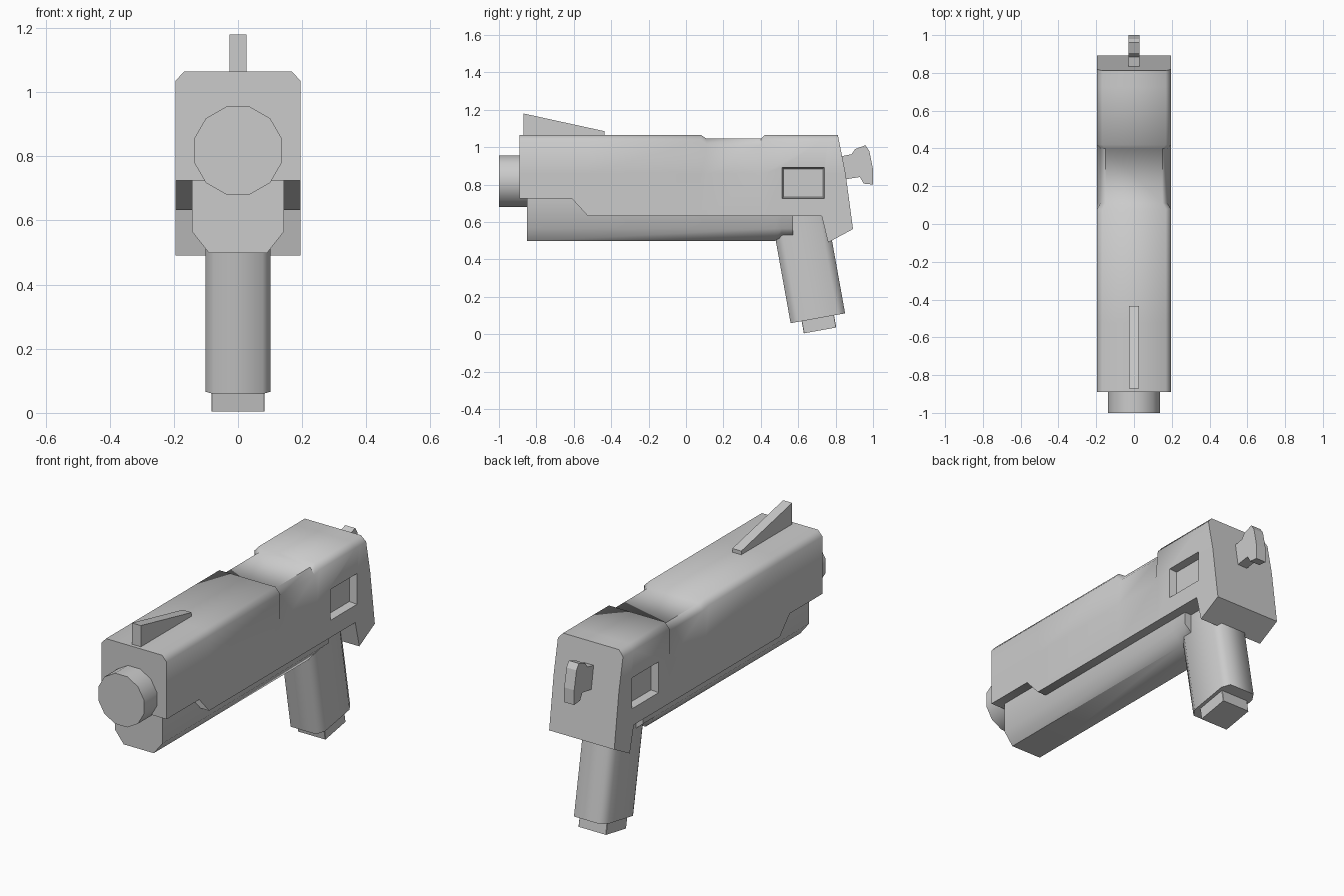
import bpy, bmesh, math
from mathutils import Matrix, Vector

if "Cube" in bpy.data.objects:
    bpy.data.objects.remove(bpy.data.objects["Cube"])

grey = bpy.data.materials.new("plain grey")
grey.use_nodes = True
COLOUR = (0.6, 0.6, 0.6, 1)
grey.diffuse_color = COLOUR
grey.node_tree.nodes["Principled BSDF"].inputs["Base Color"].default_value = COLOUR


def loft(name, rings):
    """Skin a row of equal closed rings and cap both ends."""
    bm = bmesh.new()
    rows = [[bm.verts.new(p) for p in ring] for ring in rings]
    n = len(rows[0])
    for a, b in zip(rows, rows[1:]):
        for i in range(n):
            j = (i + 1) % n
            bm.faces.new((a[i], a[j], b[j], b[i]))
    bm.faces.new(rows[0])
    bm.faces.new(rows[-1])
    bmesh.ops.recalc_face_normals(bm, faces=bm.faces)
    mesh = bpy.data.meshes.new(name)
    bm.to_mesh(mesh)
    bm.free()
    mesh.materials.append(grey)
    obj = bpy.data.objects.new(name, mesh)
    bpy.context.collection.objects.link(obj)
    return obj


def activate(obj):
    bpy.ops.object.select_all(action='DESELECT')
    obj.select_set(True)
    bpy.context.view_layer.objects.active = obj


def smooth(obj, degrees=50):
    activate(obj)
    bpy.ops.object.shade_smooth_by_angle(angle=math.radians(degrees))


def mirrored(half):
    return half + [(-x, y, z) for x, y, z in reversed(half)]


def plate(name, profile, half_width):
    """Side profile of (y, z) points extruded across x."""
    return loft(name, [[(x, y, z) for y, z in profile] for x in (-half_width, half_width)])


# Slide: cross-sections from front to back, with a waisted stretch
W, TOP = 0.195, 1.065


def section(y, bottom, waisted=False):
    if waisted:
        return mirrored([(W, y, bottom), (W, y, 0.86), (0.178, y, 1.01), (0.152, y, 1.045)])
    return mirrored([(W, y, bottom), (W, y, 0.86), (W, y, 1.035), (0.168, y, TOP)])


rear = mirrored([(W, 0.893, 0.562), (W, 0.853, 0.86), (W, 0.818, 1.035), (0.168, 0.812, TOP)])
slide = loft("slide", [
    section(-0.89, 0.725), section(-0.61, 0.725), section(-0.525, 0.632),
    section(0.08, 0.632), section(0.11, 0.632, True), section(0.40, 0.632, True),
    section(0.42, 0.632), section(0.725, 0.632), section(0.76, 0.49), rear])

# Square recess on each side of the slide
for side in (-1, 1):
    rings = []
    for x, grow in ((0.155, -0.008), (0.195, 0), (0.25, 0.011)):
        y0, y1, z0, z1 = 0.513 - grow, 0.74 + grow, 0.725 - grow, 0.892 + grow
        rings.append([(side * x, y, z) for y, z in ((y0, z0), (y1, z0), (y1, z1), (y0, z1))])
    cutter = loft("recess_cutter", rings)
    cutter.hide_render = True
    cut = slide.modifiers.new("recess", 'BOOLEAN')
    cut.operation, cut.solver, cut.object = 'DIFFERENCE', 'EXACT', cutter
    activate(slide)
    bpy.ops.object.modifier_apply(modifier=cut.name)
    bpy.data.objects.remove(cutter)
smooth(slide)

# Lower frame under the slide, with a raised notch ahead of the grip
smooth(loft("lower_frame", [
    mirrored([(0.09, y, 0.498 + lift), (0.143, y, 0.565), (0.143, y, 0.75)])
    for y, lift in ((-0.85, 0), (0.475, 0), (0.51, 0.022), (0.572, 0.022))]))

# Twelve-sided muzzle
radius = 0.137 / math.cos(math.pi / 12)
angles = [math.pi * (2 * i + 1) / 12 for i in range(12)]
smooth(loft("muzzle", [
    [(radius * math.cos(a), y, 0.818 + radius * math.sin(a)) for a in angles]
    for y in (-1, -0.8)]))

# Grip and magazine base share one tilted axis
tilt = Matrix.Translation((0, 0.705, 0.085)) @ Matrix.Rotation(math.radians(10.2), 4, 'X')


def tilted_box(name, hx, y0, y1, z0, z1, cx, cy):
    def ring(z):
        half = [(hx - cx, y0, z), (hx, y0 + cy, z), (hx, y1 - cy, z), (hx - cx, y1, z)]
        return [tilt @ Vector(p) for p in mirrored(half)]
    return loft(name, [ring(z0), ring(z1)])


smooth(tilted_box("grip", 0.102, -0.148, 0.148, 0, 0.6, 0.026, 0.042), 65)
tilted_box("magazine_base", 0.083, -0.088, 0.088, -0.066, 0.03, 0.002, 0.002)

# Front sight and hammer
plate("front_sight", [(-0.87, 1.04), (-0.87, 1.18), (-0.435, 1.085), (-0.435, 1.04)], 0.027)
plate("hammer", [
    (0.80, 0.945), (0.885, 0.962), (0.905, 0.99), (0.96, 1.01), (0.98, 0.98),
    (1.0, 0.88), (1.0, 0.80), (0.95, 0.805), (0.93, 0.84), (0.80, 0.82)], 0.03)
